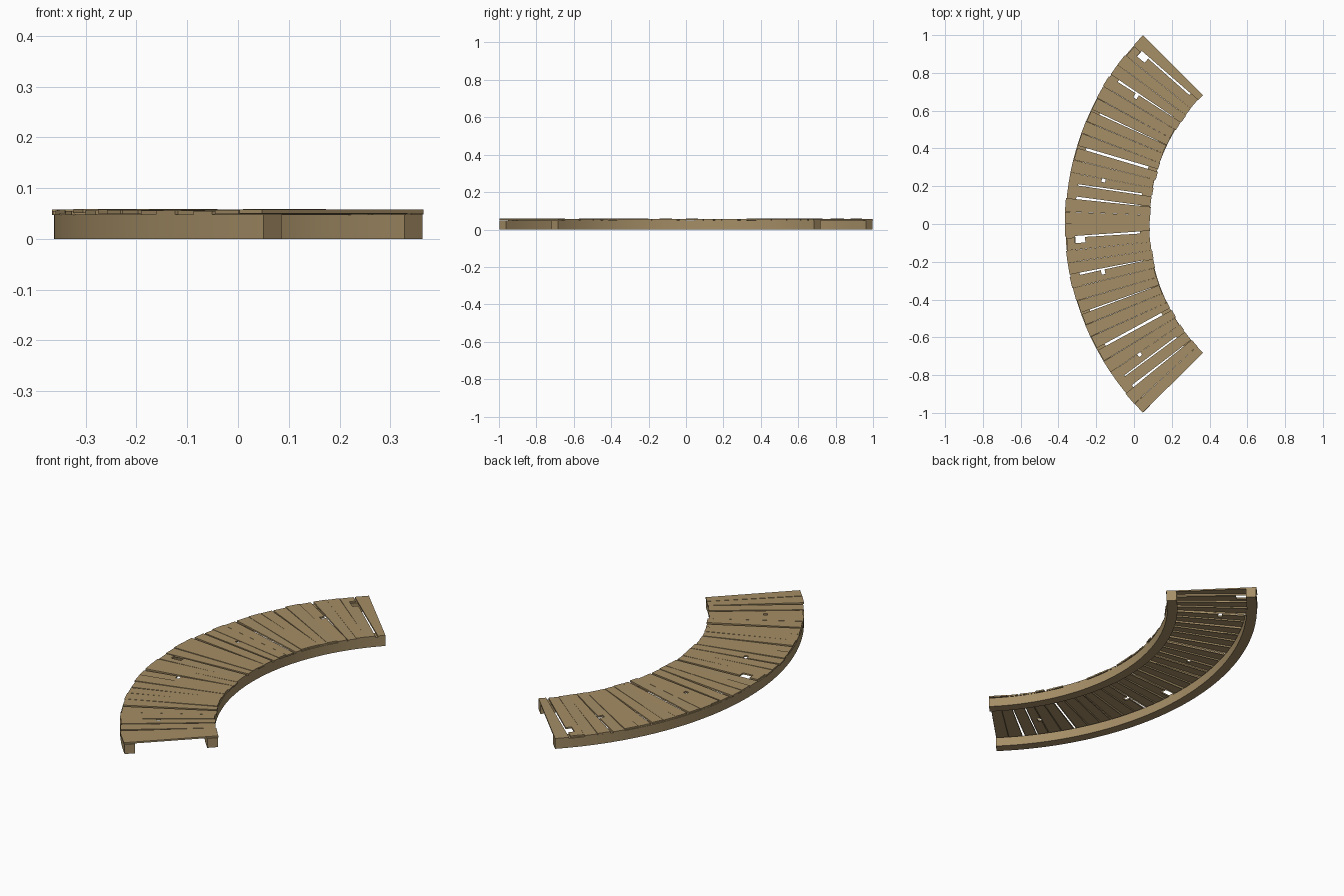
import bpy, bmesh, math, random

cube = bpy.data.objects.get("Cube")
if cube:
    bpy.data.objects.remove(cube, do_unlink=True)

random.seed(4)
CX = 1.047                      # centre of the curve
R_IN, R_OUT = 0.967, 1.41
RAIL_W, RAIL_H = 0.05, 0.048
HALF = math.radians(45)
COUNT = 16                      # planks in each half
STEP = HALF / COUNT

wood = bpy.data.materials.new("weathered tan wood")
wood.use_nodes = True
tan = (0.376, 0.270, 0.133, 1)
wood.diffuse_color = tan
wood.node_tree.nodes["Principled BSDF"].inputs["Base Color"].default_value = tan


def polar(r, a, z):
    return (CX - r * math.cos(a), r * math.sin(a), z)


def finish(bm, name):
    mesh = bpy.data.meshes.new(name)
    bm.to_mesh(mesh)
    bm.free()
    mesh.materials.append(wood)
    ob = bpy.data.objects.new(name, mesh)
    bpy.context.collection.objects.link(ob)
    return ob


def rail(name, r0, start):
    """Curved beam with a rectangular section, swept over one half."""
    bm = bmesh.new()
    section = [(r0, 0), (r0 + RAIL_W, 0), (r0 + RAIL_W, RAIL_H), (r0, RAIL_H)]
    n = 20
    rings = [[bm.verts.new(polar(r, start + HALF * i / n, z)) for r, z in section]
             for i in range(n + 1)]
    for a, b in zip(rings, rings[1:]):
        for k in range(4):
            j = (k + 1) % 4
            bm.faces.new((a[k], a[j], b[j], b[k]))
    bm.faces.new(rings[0])
    bm.faces.new(rings[-1])
    bmesh.ops.recalc_face_normals(bm, faces=bm.faces)
    ob = finish(bm, name)
    bpy.ops.object.select_all(action='DESELECT')
    ob.select_set(True)
    bpy.context.view_layer.objects.active = ob
    bpy.ops.object.shade_smooth_by_angle(angle=math.radians(30))


def plank(bm, outline, start, top, tilt):
    """Thin board, a top skin and its edges, open underneath."""
    pts = [(r, start + v * STEP) for r, v in reversed(outline)]
    mid = (R_IN + R_OUT) / 2
    hi = [bm.verts.new(polar(r, a, top + tilt * (r - mid))) for r, a in pts]
    lo = [bm.verts.new(polar(r, a, top - 0.008 + tilt * (r - mid))) for r, a in pts]
    bm.faces.new(hi)
    for k in range(len(pts)):
        j = (k + 1) % len(pts)
        bm.faces.new((hi[k], lo[k], lo[j], hi[j]))


# Seams between planks, each slightly skewed (inner, outer)
seams = [(i + random.uniform(-.1, .1), i + random.uniform(-.1, .1))
         for i in range(COUNT + 1)]
seams[0], seams[-1] = (0, 0), (COUNT, COUNT)

# Open gaps below some planks (inner, outer) and broken corners (radius, half length, depth)
gaps = {2: (.05, .22), 3: (.2, .1), 6: (.3, .18), 9: (.03, .14), 12: (.05, .2), 15: (.25, .12)}
breaks = {3: (1.23, .01, .3), 11: (1.237, .01, .4), 14: (1.335, .027, .45)}

boards = []
for i in range(COUNT):
    g_in, g_out = gaps.get(i, (.01, .02))
    low, high = seams[i], seams[i + 1]
    r0 = R_IN - random.uniform(-.004, .006)
    r1 = R_OUT + random.uniform(-.006, .006)
    if i in (0, COUNT - 1):
        r0, r1 = R_IN - .003, R_OUT + .003

    def edge(r):
        t = (r - r0) / (r1 - r0)
        return high[0] + (high[1] - high[0]) * t

    outline = [(r0, low[0] + g_in), (r1, low[1] + g_out), (r1, high[1])]
    if i in breaks:
        rn, h, d = breaks[i]
        outline += [(rn + h, edge(rn + h)), (rn + h, edge(rn + h) - d),
                    (rn - h, edge(rn - h) - d), (rn - h, edge(rn - h))]
    outline.append((r0, high[0]))
    boards.append((outline, random.uniform(.0555, .0585), random.uniform(-.005, .005)))

# Two matching halves, front and back
for side, start in (("front", -HALF), ("back", 0)):
    rail("inner_rail_" + side, R_IN, start)
    rail("outer_rail_" + side, R_OUT - RAIL_W, start)
    bm = bmesh.new()
    for outline, top, tilt in boards:
        plank(bm, outline, start, top, tilt)
    finish(bm, "deck_planks_" + side)
